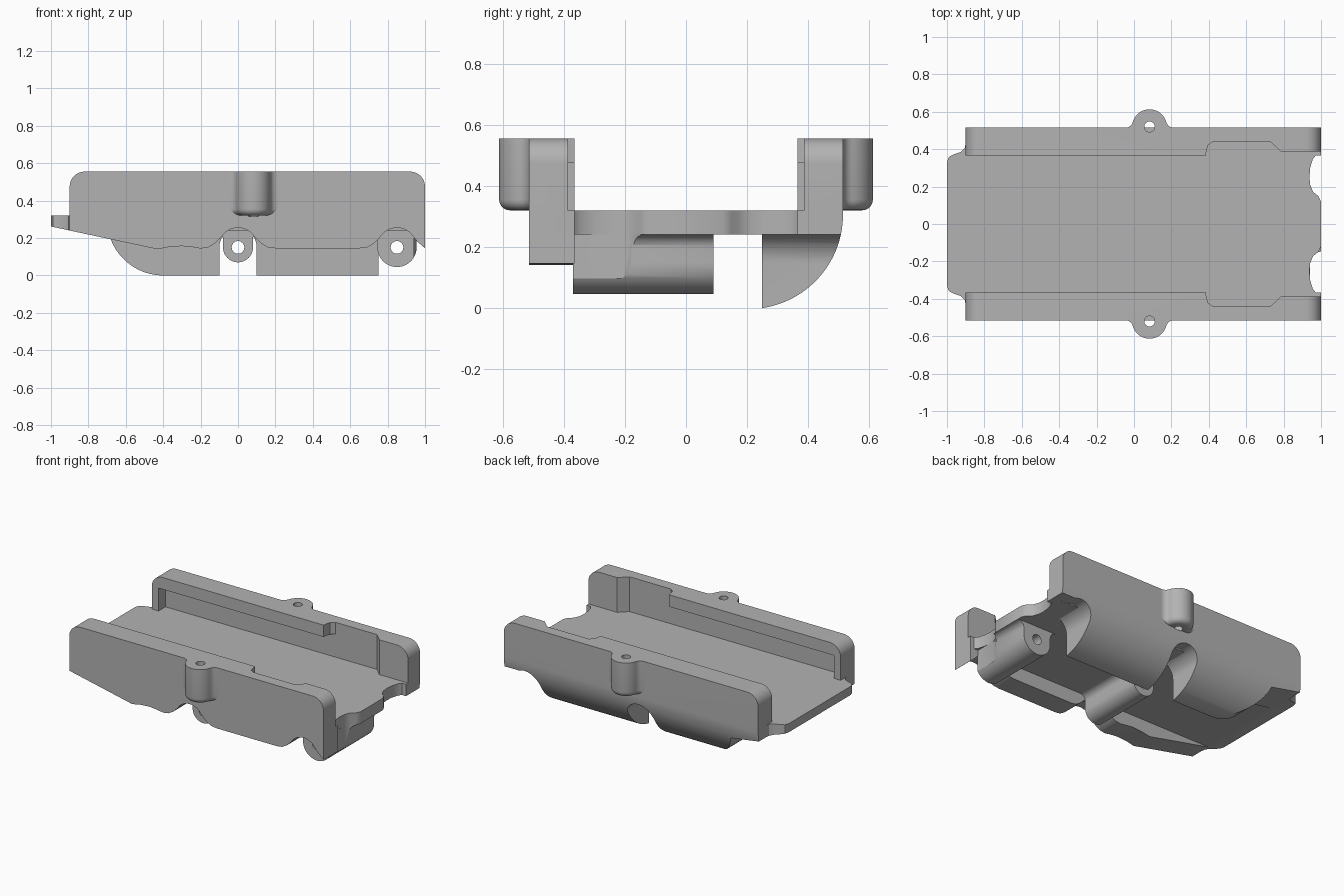
import bpy, bmesh, math

if "Cube" in bpy.data.objects:
    bpy.data.objects.remove(bpy.data.objects["Cube"])

GREY = (0.45, 0.45, 0.45, 1)
grey = bpy.data.materials.new("plain grey")
grey.use_nodes = True
grey.diffuse_color = GREY
grey.node_tree.nodes["Principled BSDF"].inputs["Base Color"].default_value = GREY

TOP, DECK, UNDER = 0.555, 0.32, 0.24   # main heights
PIN_Z = 0.15                           # hinge pin height


def arc(cx, cy, r, a0, a1, n=12):
    angles = [math.radians(a0 + (a1 - a0) * i / n) for i in range(n + 1)]
    return [(cx + r * math.cos(a), cy + r * math.sin(a)) for a in angles]


def prism(name, pts, axis, lo, hi, bevel_bottom=0):
    """Extrude a flat outline along one axis."""
    place = {"x": lambda p: (lo, p[0], p[1]),
             "y": lambda p: (p[0], lo, p[1]),
             "z": lambda p: (p[0], p[1], lo)}[axis]
    bm = bmesh.new()
    face = bm.faces.new([bm.verts.new(place(p)) for p in pts])
    bottom = list(face.edges)
    out = bmesh.ops.extrude_face_region(bm, geom=[face], use_keep_orig=True)
    step = [hi - lo if a == axis else 0 for a in "xyz"]
    moved = [v for v in out["geom"] if isinstance(v, bmesh.types.BMVert)]
    bmesh.ops.translate(bm, verts=moved, vec=step)
    bmesh.ops.recalc_face_normals(bm, faces=bm.faces)
    if bevel_bottom:
        bmesh.ops.bevel(bm, geom=bottom, offset=bevel_bottom, segments=5,
                        profile=0.5, affect="EDGES")
    mesh = bpy.data.meshes.new(name)
    bm.to_mesh(mesh)
    bm.free()
    mesh.materials.append(grey)
    obj = bpy.data.objects.new(name, mesh)
    bpy.context.collection.objects.link(obj)
    return obj


def activate(obj):
    bpy.ops.object.select_all(action="DESELECT")
    obj.select_set(True)
    bpy.context.view_layer.objects.active = obj


def combine(obj, tool, operation="DIFFERENCE"):
    tool.hide_render = True
    activate(obj)
    mod = obj.modifiers.new("shape", "BOOLEAN")
    mod.operation, mod.solver, mod.object = operation, "EXACT", tool
    bpy.ops.object.modifier_apply(modifier=mod.name)
    bpy.data.objects.remove(tool)


parts = []

# Deck plate with scalloped ends
half = [(1, 0.12), (0.985, 0.15), (0.957, 0.172), (0.942, 0.21), (0.938, 0.25),
        (0.942, 0.3), (0.955, 0.345), (0.975, 0.37), (1, 0.385), (1, 0.43),
        (-0.9, 0.43), (-0.905, 0.405), (-0.925, 0.385), (-0.965, 0.372),
        (-0.99, 0.358), (-1, 0.33)]
plate = prism("deck_plate", half + [(x, -y) for x, y in reversed(half)],
              "z", UNDER, DECK)
combine(plate, prism("wedge", [(-1.1, 0.1), (-0.8, 0.1), (-0.8, 0.218),
                               (-1.1, 0.284)], "y", -1, 1))
parts.append(plate)

# Side wall outlines seen from the front
wall_top = arc(0.92, 0.475, 0.08, 0, 90) + arc(-0.82, 0.475, 0.08, 90, 180)
front_edge = ([(-0.9, UNDER), (-0.43, 0.14), (-0.37, 0.152), (-0.3, 0.157),
               (-0.24, 0.151), (-0.2, 0.144), (-0.16, 0.15), (-0.125, 0.17)]
              + arc(0, PIN_Z, 0.105, 150, 30)
              + [(0.125, 0.17), (0.16, 0.15), (0.2, 0.145), (0.65, 0.145),
                 (0.69, 0.15), (0.725, 0.17)]
              + arc(0.85, PIN_Z, 0.105, 150, 30) + [(0.96, 0.18), (1, 0.145)])
back_edge = ([(-0.9, UNDER)] + arc(-0.4, 0.3, 0.3, 199, 270, 20) + [(-0.1, 0)]
             + arc(0, PIN_Z, 0.1, 180, 0, 20) + [(0.1, 0), (0.75, 0)]
             + arc(0.85, PIN_Z, 0.1, 180, 65) + [(1, UNDER)])

front_wall = prism("front_wall", wall_top + front_edge, "y", -0.515, -0.365)

# Back wall curls under into a rounded skirt
section = ([(0.365, TOP), (0.515, TOP)]
           + [(min(y, 0.515), z) for y, z in arc(0.205, 0.306, 0.31, 0, -81.5, 28)]
           + [(0.25, 0), (0.25, UNDER), (0.365, UNDER)])
back_wall = prism("back_wall", section, "x", -0.9, 1)
combine(back_wall, prism("outline", wall_top + back_edge, "y", 0.1, 0.8), "INTERSECT")

for wall, s, label in ((front_wall, -1, "front"), (back_wall, 1, "back")):
    # Slot under the lip, and the open relief towards one end
    relief = [(0.38, 0.3), (0.385, 0.38), (0.395, 0.42), (0.42, 0.44), (0.73, 0.44),
              (0.785, 0.387), (1.1, 0.387), (1.1, 0.3)]
    slot = [(-0.85, 0.3), (-0.85, 0.44), (0.5, 0.44), (0.5, 0.3)]
    combine(wall, prism("relief", [(x, s * y) for x, y in relief], "z", DECK, 0.7))
    combine(wall, prism("slot", [(x, s * y) for x, y in slot], "z", DECK, 0.475))

    # Screw boss blended into the wall
    bx, by, r, f = 0.083, 0.52, 0.093, 0.04
    fx = math.sqrt((r + f) ** 2 - (0.515 + f - by) ** 2)
    tilt = math.degrees(math.atan2(0.515 + f - by, fx))
    right = arc(fx, 0.515 + f, f, 270, 180 + tilt, 6)
    outline = ([(fx, 0.47)] + right + arc(0, by, r, tilt, 180 - tilt, 20)[1:-1]
               + [(-x, y) for x, y in reversed(right)] + [(-fx, 0.47)])
    boss = prism(label + "_screw_boss", [(bx + x, s * y) for x, y in outline],
                 "z", DECK, TOP, bevel_bottom=0.035)
    for obj in (wall, boss):
        combine(obj, prism("drill", arc(bx, s * by, 0.028, 0, 345, 23),
                           "z", DECK - 0.005, 0.7))
    parts += [wall, boss]

# Hinge barrels under the deck
for name, cx, r in (("middle_barrel", 0, 0.08), ("end_barrel", 0.85, 0.105)):
    f = 0.045
    side = arc(r + f, UNDER - f, f, 180, 90, 6)
    outline = ([(cx + x, z) for x, z in side]
               + [(cx - x, z) for x, z in reversed(side)]
               + arc(cx, PIN_Z, r, 180, 360, 24))
    barrel = prism(name, outline, "y", -0.37, 0.09)
    combine(barrel, prism("pin_hole", arc(cx, PIN_Z, 0.034, 0, 345, 23), "y", -1, 1))
    if cx:
        notch = [(0.94, -0.5), (0.94, -0.21), (0.957, -0.172), (0.985, -0.15),
                 (1.1, -0.13), (1.1, -0.5)]
        combine(barrel, prism("notch", notch, "z", -0.1, 0.5))
    parts.append(barrel)

for obj in parts:
    activate(obj)
    bpy.ops.object.shade_smooth_by_angle(angle=math.radians(32))
